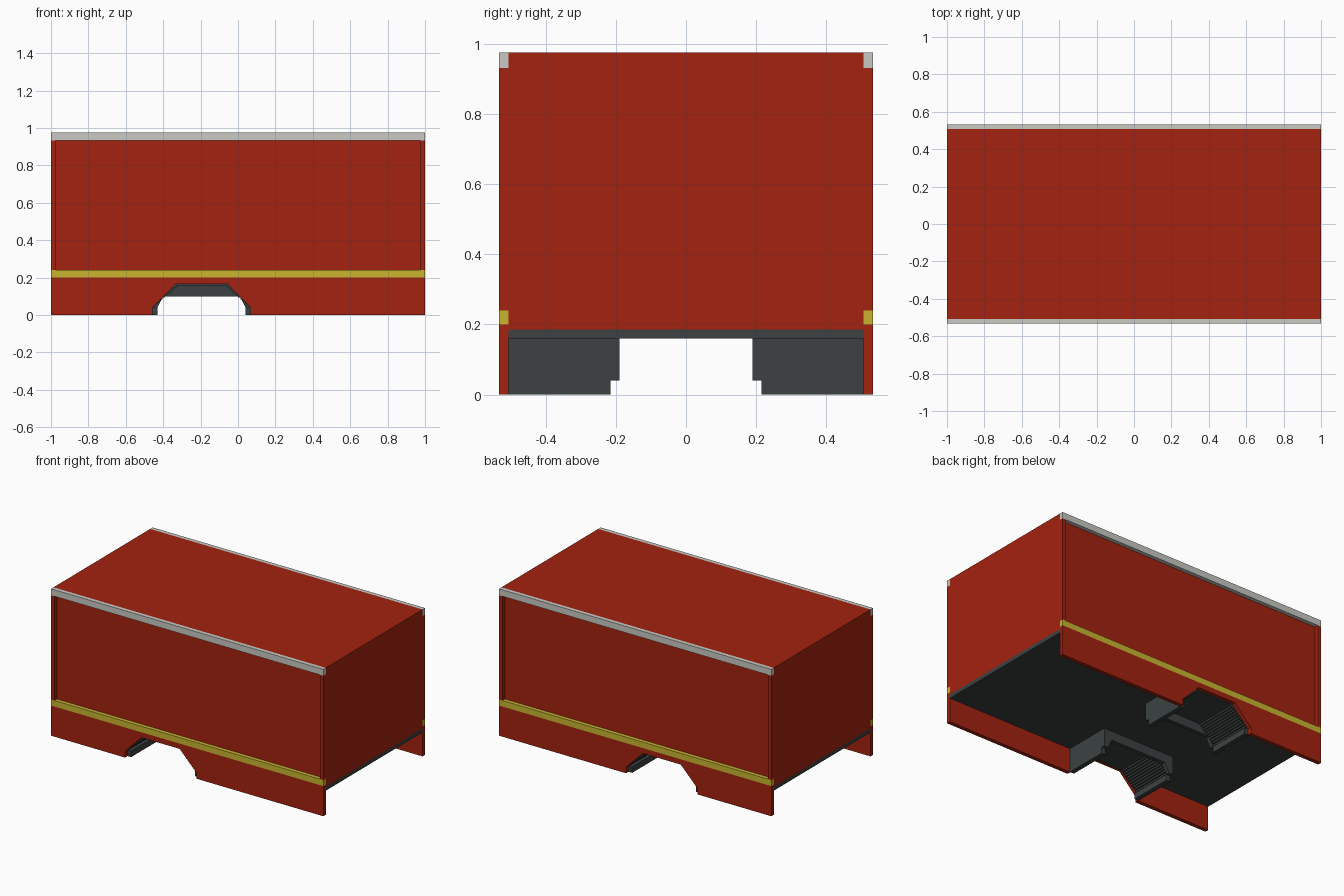
import bpy
import bmesh

cube = bpy.data.objects.get("Cube")
if cube:
    bpy.data.objects.remove(cube, do_unlink=True)


def material(name, rgb):
    mat = bpy.data.materials.new(name)
    mat.use_nodes = True
    mat.diffuse_color = (*rgb, 1)
    mat.node_tree.nodes["Principled BSDF"].inputs["Base Color"].default_value = (*rgb, 1)
    return mat


RED = material("red paint", (0.37, 0.016, 0.005))
SILVER = material("silver trim", (0.58, 0.58, 0.55))
YELLOW = material("yellow stripe", (0.58, 0.46, 0.03))
DARK = material("dark underside", (0.045, 0.053, 0.053))

INNER, OUTER = 0.507, 0.533      # side panel plane and outer frame plane
MID = -0.195                     # centre of the wheel arch along x
FLOOR, TOP = 0.16, 0.975


def extrude(name, profile, y0, y1, mat):
    """Extrude an x-z outline from y0 to y1."""
    bm = bmesh.new()
    face = bm.faces.new([bm.verts.new((x, y0, z)) for x, z in profile])
    new = bmesh.ops.extrude_face_region(bm, geom=[face])["geom"]
    verts = [v for v in new if isinstance(v, bmesh.types.BMVert)]
    bmesh.ops.translate(bm, verts=verts, vec=(0, y1 - y0, 0))
    bmesh.ops.recalc_face_normals(bm, faces=bm.faces)
    mesh = bpy.data.meshes.new(name)
    bm.to_mesh(mesh)
    bm.free()
    mesh.materials.append(mat)
    obj = bpy.data.objects.new(name, mesh)
    bpy.context.collection.objects.link(obj)
    return obj


def box(name, x0, x1, y0, y1, z0, z1, mat):
    return extrude(name, [(x0, z0), (x1, z0), (x1, z1), (x0, z1)], y0, y1, mat)


def arched(half_arch, x0, x1, top):
    """Plate outline with an arch cut, given its half as (offset, z) going up."""
    left = [(MID - d, z) for d, z in half_arch]
    right = [(MID + d, z) for d, z in reversed(half_arch)]
    bottom = half_arch[0][1]
    return [(x0, top), (x0, bottom)] + left + right + [(x1, bottom), (x1, top)]


# Stepped inside of the wheel housing
STEPS = 10
steps = [(0.235, 0), (0.235, 0.04), (0.257, 0.04)]
d, z = 0.257, 0.05
run, rise = (d - 0.135) / STEPS, (FLOOR - 0.002 - z) / STEPS
steps.append((d, z))
for i in range(STEPS):
    d -= run
    steps.append((d, z))
    z += rise
    steps.append((d, z))

skirt_arch = [(0.262, 0), (0.262, 0.04), (0.14, 0.165)]
plate_arch = [(0.235, 0.04), (0.205, 0.1)]
hx0, hx1 = MID - 0.265, MID + 0.265

# Main body and floor
box("body", -1, 1, -INNER, INNER, 0.185, TOP, RED)
box("floor", -1, 1, -INNER, INNER, FLOOR, 0.185, DARK)

for side, s in (("left_side", 1), ("right_side", -1)):
    y0, y1 = s * INNER, s * OUTER
    # Frame around the recessed side panel
    box(side + "_top_rail", -1, 1, y0, y1, 0.932, TOP, SILVER)
    box(side + "_stripe_rail", -1, 1, y0, y1, 0.2, 0.24, YELLOW)
    for end, x in (("front", -1), ("rear", 0.975)):
        box(side + "_" + end + "_post", x, x + 0.025, y0, y1, 0.24, 0.932, RED)
    # Skirt with wheel arch, and the housing behind it
    extrude(side + "_skirt", arched(skirt_arch, -1, 1, 0.2), y0, y1, RED)
    extrude(side + "_wheel_housing", arched(steps, hx0, hx1, FLOOR),
            s * 0.215, y0, DARK)
    extrude(side + "_housing_inner_wall", arched(plate_arch, hx0, hx1, FLOOR),
            s * 0.19, s * 0.215, DARK)
